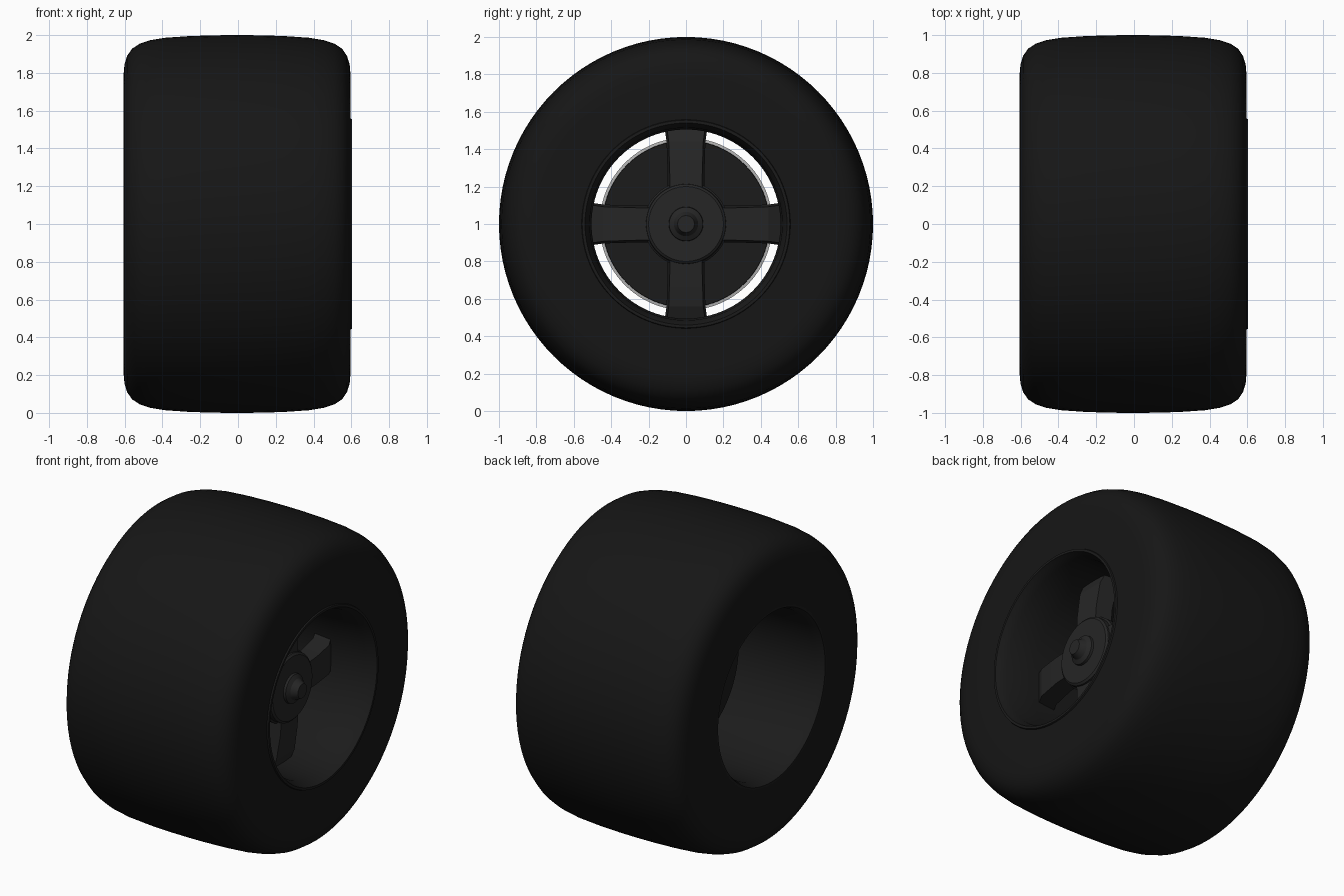
import bpy, bmesh
from math import cos, sin, pi
from mathutils import Matrix, Vector

if "Cube" in bpy.data.objects:
    bpy.data.objects.remove(bpy.data.objects["Cube"])

CENTRE = Vector((0, 0, 1))


def material(name, v):
    m = bpy.data.materials.new(name)
    m.diffuse_color = (v, v, v, 1)
    m.use_nodes = True
    m.node_tree.nodes["Principled BSDF"].inputs["Base Color"].default_value = m.diffuse_color
    return m


RUBBER = material("rubber", 0.008)
RIM = material("dark_rim", 0.011)
SPOKE = material("dark_metal", 0.019)
GREY = material("light_metal", 0.45)


def finish(name, bm, mat, angle):
    bmesh.ops.translate(bm, verts=bm.verts, vec=CENTRE)
    me = bpy.data.meshes.new(name)
    bm.to_mesh(me)
    bm.free()
    me.materials.append(mat)
    ob = bpy.data.objects.new(name, me)
    bpy.context.collection.objects.link(ob)
    bpy.ops.object.select_all(action='DESELECT')
    ob.select_set(True)
    bpy.context.view_layer.objects.active = ob
    bpy.ops.object.shade_smooth_by_angle(angle=angle)
    return ob


def lathe(name, profile, mat, n=96, angle=0.6):
    """Revolve (x, radius) points around the wheel axis."""
    bm = bmesh.new()
    rings = [[bm.verts.new((x, r * cos(2 * pi * s / n), r * sin(2 * pi * s / n)))
              for s in range(n)] for x, r in profile]
    for a, b in zip(rings, rings[1:]):
        for s in range(n):
            t = (s + 1) % n
            bm.faces.new((a[s], b[s], b[t], a[t]))
    bmesh.ops.remove_doubles(bm, verts=bm.verts, dist=1e-5)
    return finish(name, bm, mat, angle)


# Tyre: rounded shoulders and a slightly crowned tread
half = [(0.60, 0.55), (0.60, 0.80), (0.596, 0.845), (0.582, 0.89), (0.556, 0.928),
        (0.515, 0.955), (0.46, 0.973), (0.38, 0.986), (0.25, 0.995), (0.12, 0.999)]
tyre = half + [(0, 1.0)] + [(-x, r) for x, r in reversed(half)]
lathe("tyre", [(x - 0.005, r) for x, r in tyre], RUBBER)

# Rim barrel with lips on both sides
lathe("rim_barrel", [(-0.595, 0.56), (-0.605, 0.555), (-0.605, 0.54), (-0.585, 0.53),
                     (-0.55, 0.52), (0.15, 0.507), (0.35, 0.505), (0.54, 0.515),
                     (0.58, 0.53), (0.604, 0.54), (0.604, 0.555), (0.59, 0.56)], RIM)

# Hub with stepped edge and centre nut
lathe("hub", [(0.455, 0), (0.455, 0.045), (0.415, 0.065), (0.40, 0.09), (0.385, 0.092),
              (0.385, 0.20), (0.375, 0.213), (0.345, 0.215), (0.335, 0.225),
              (0.26, 0.225), (0.26, 0)], SPOKE, 64, 0.5)
lathe("axle", [(0.27, 0.13), (0.0, 0.13)], SPOKE, 48)

# Brake disc with a light outer band on the front
lathe("brake_disc", [(0.02, 0), (0.02, 0.445), (0.0, 0.447), (0.0, 0.46),
                     (-0.05, 0.46), (-0.05, 0)], RIM)
lathe("brake_band", [(0.004, 0.445), (0.002, 0.462)], GREY)

# Four spokes: radius, front x, back x, half width
stations = [(0.12, 0.37, 0.26, 0.085), (0.28, 0.36, 0.25, 0.087),
            (0.44, 0.335, 0.22, 0.092), (0.51, 0.30, 0.19, 0.102)]
for k in range(4):
    bm = bmesh.new()
    rows = [[bm.verts.new(p) for p in ((f, -w, r), (f, w, r),
                                       (b, w + 0.012, r), (b, -w - 0.012, r))]
            for r, f, b, w in stations]
    for a, b in zip(rows, rows[1:]):
        for i in range(4):
            j = (i + 1) % 4
            bm.faces.new((a[i], a[j], b[j], b[i]))
    bm.faces.new(rows[0])
    bm.faces.new(rows[-1])
    bmesh.ops.recalc_face_normals(bm, faces=bm.faces)
    bmesh.ops.rotate(bm, verts=bm.verts, cent=(0, 0, 0),
                     matrix=Matrix.Rotation(k * pi / 2, 3, 'X'))
    finish(f"spoke_{k + 1}", bm, SPOKE, 0.3)
